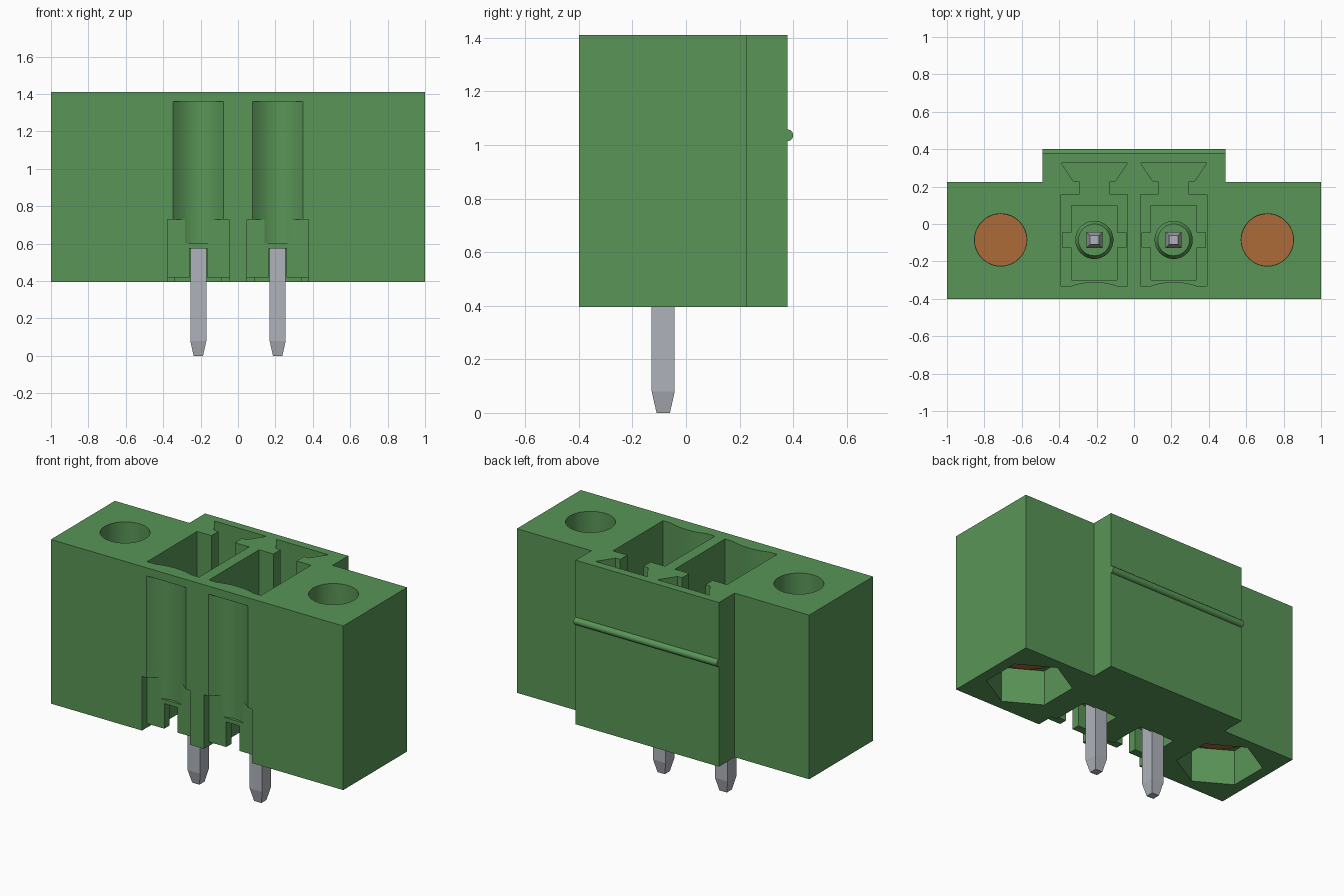
import bpy, bmesh, math
from mathutils import Matrix

old = bpy.data.objects.get("Cube")
if old:
    bpy.data.objects.remove(old, do_unlink=True)


def material(name, rgb):
    m = bpy.data.materials.new(name)
    m.use_nodes = True
    m.diffuse_color = (*rgb, 1)
    m.node_tree.nodes["Principled BSDF"].inputs["Base Color"].default_value = (*rgb, 1)
    return m


GREEN = material("green plastic", (0.1, 0.3, 0.095))
STEEL = material("tinned metal", (0.43, 0.45, 0.49))
COPPER = material("copper", (0.42, 0.145, 0.04))


def finish(name, bm, mat):
    bmesh.ops.recalc_face_normals(bm, faces=bm.faces)
    mesh = bpy.data.meshes.new(name)
    bm.to_mesh(mesh)
    bm.free()
    ob = bpy.data.objects.new(name, mesh)
    bpy.context.collection.objects.link(ob)
    mesh.materials.append(mat)
    return ob


def prism(name, pts, z0, z1, mat=GREEN):
    """Upright prism from an outline in plan."""
    bm = bmesh.new()
    face = bm.faces.new([bm.verts.new((x, y, z0)) for x, y in pts])
    ext = bmesh.ops.extrude_face_region(bm, geom=[face])
    top = [v for v in ext["geom"] if isinstance(v, bmesh.types.BMVert)]
    bmesh.ops.translate(bm, verts=top, vec=(0, 0, z1 - z0))
    return finish(name, bm, mat)


def box(name, x0, x1, y0, y1, z0, z1):
    return prism(name, [(x0, y0), (x1, y0), (x1, y1), (x0, y1)], z0, z1)


def ring(cx, cy, r, n, turn=0.0):
    return [(cx + r * math.cos(turn + math.tau * i / n),
             cy + r * math.sin(turn + math.tau * i / n)) for i in range(n)]


def loft(name, cx, cy, levels, n, mat, turn=0.0):
    """Stack of rings (radius, height), closed at both ends."""
    bm = bmesh.new()
    rows = [[bm.verts.new((x, y, z)) for x, y in ring(cx, cy, r, n, turn)]
            for r, z in levels]
    for a, b in zip(rows, rows[1:]):
        for i in range(n):
            j = (i + 1) % n
            bm.faces.new((a[i], a[j], b[j], b[i]))
    bm.faces.new(rows[0])
    bm.faces.new(rows[-1])
    return finish(name, bm, mat)


def smooth(ob):
    bpy.ops.object.select_all(action='DESELECT')
    ob.select_set(True)
    bpy.context.view_layer.objects.active = ob
    bpy.ops.object.shade_smooth_by_angle(angle=math.radians(25))


def cut(target, cutter):
    cutter.hide_render = True
    mod = target.modifiers.new("cut", 'BOOLEAN')
    mod.operation = 'DIFFERENCE'
    mod.solver = 'EXACT'
    mod.object = cutter
    bpy.context.view_layer.objects.active = target
    bpy.ops.object.modifier_apply(modifier=mod.name)
    bpy.data.objects.remove(cutter, do_unlink=True)


BASE, TOP = 0.395, 1.41
FLOOR = 0.70
POLE_Y = -0.085
NUT_Z = 0.62

# Housing with the raised back block
half = [(1, -0.4), (1, 0.225), (0.49, 0.225), (0.49, 0.378)]
housing = prism("housing", half + [(-x, y) for x, y in reversed(half)], BASE, TOP)

for side, label in ((1, "left"), (-1, "right")):
    c = side * 0.212

    # Plug cavity with bowed front wall and dovetail keyway
    key = [(0.178, -0.332), (0.178, 0.157), (0.08, 0.157), (0.08, 0.227),
           (0.11, 0.227), (0.178, 0.327)]
    bow = [(0.125 * t, -0.332 + 0.022 * (1 - t * t))
           for t in [i / 6 for i in range(-6, 7)]]
    outline = key + [(-x, y) for x, y in reversed(key)] + bow
    cut(housing, prism("cavity_cutter", [(c + x, y) for x, y in outline], FLOOR, TOP + 0.1))

    # Sunken floor with two side notches
    cut(housing, box("floor_cutter", c - 0.122, c + 0.122, -0.30, 0.10, FLOOR - 0.06, FLOOR + 0.05))
    cut(housing, box("notch_cutter", c - 0.17, c + 0.17, -0.125, -0.045, FLOOR - 0.06, FLOOR + 0.05))

    # Front recess, shallow hollow above it, slot for the pin and pocket below
    cut(housing, box("recess_cutter", c - 0.165, c + 0.165, -0.5, -0.352, 0.3, 0.73))
    hollow = [(c + 0.135 * t, -0.4 + 0.066 * (1 - t * t))
              for t in [i / 8 for i in range(-8, 9)]]
    hollow += [(c + 0.135, -0.45), (c - 0.135, -0.45)]
    cut(housing, prism("hollow_cutter", hollow, 0.6, 1.36))
    cut(housing, box("slot_cutter", c - 0.046, c + 0.046, -0.5, -0.06, 0.3, 0.575))
    cut(housing, box("pocket_cutter", c - 0.125, c + 0.125, -0.30, -0.05, 0.3, 0.57))
    cut(housing, box("edge_cutter", c - 0.164, c + 0.164, -0.5, -0.29, 0.3, 0.42))

    # Screw hole and hexagonal nut pocket
    s = side * 0.713
    cut(housing, prism("hole_cutter", ring(s, POLE_Y, 0.14, 48), NUT_Z - 0.05, TOP + 0.1))
    cut(housing, prism("hex_cutter", ring(s, POLE_Y, 0.25, 6, math.pi / 6), 0.3, NUT_Z))

    # Copper disc closing the hole
    prism(label + "_nut_disc", ring(s, POLE_Y, 0.2, 48), NUT_Z - 0.01, NUT_Z + 0.01, COPPER)

    # Metal sleeve lining the hole
    bm = bmesh.new()
    bmesh.ops.create_cone(bm, cap_ends=False, segments=48, radius1=0.142, radius2=0.142,
                          depth=1.28 - NUT_Z,
                          matrix=Matrix.Translation((s, POLE_Y, (1.28 + NUT_Z) / 2)))
    sleeve = finish(label + "_sleeve", bm, STEEL)
    solid = sleeve.modifiers.new("wall", 'SOLIDIFY')
    solid.thickness = 0.004
    solid.offset = -1
    smooth(sleeve)

    # Collar around the pin, and the square pin with tapered ends
    smooth(loft(label + "_collar", c, POLE_Y,
                [(0.102, FLOOR - 0.07), (0.102, FLOOR + 0.06), (0.085, FLOOR + 0.09)], 40, GREEN))
    q = math.sqrt(2)
    loft(label + "_pin", c, POLE_Y,
         [(0.025 * q, 0), (0.043 * q, 0.08), (0.043 * q, 1.12), (0.024 * q, 1.2)],
         4, STEEL, math.pi / 4)

smooth(housing)

# Latch ridge along the back
bm = bmesh.new()
bmesh.ops.create_cone(bm, cap_ends=True, segments=24, radius1=0.022, radius2=0.022, depth=0.98,
                      matrix=Matrix.Translation((0, 0.378, 1.036)) @ Matrix.Rotation(math.pi / 2, 4, 'Y'))
smooth(finish("latch_ridge", bm, GREEN))
